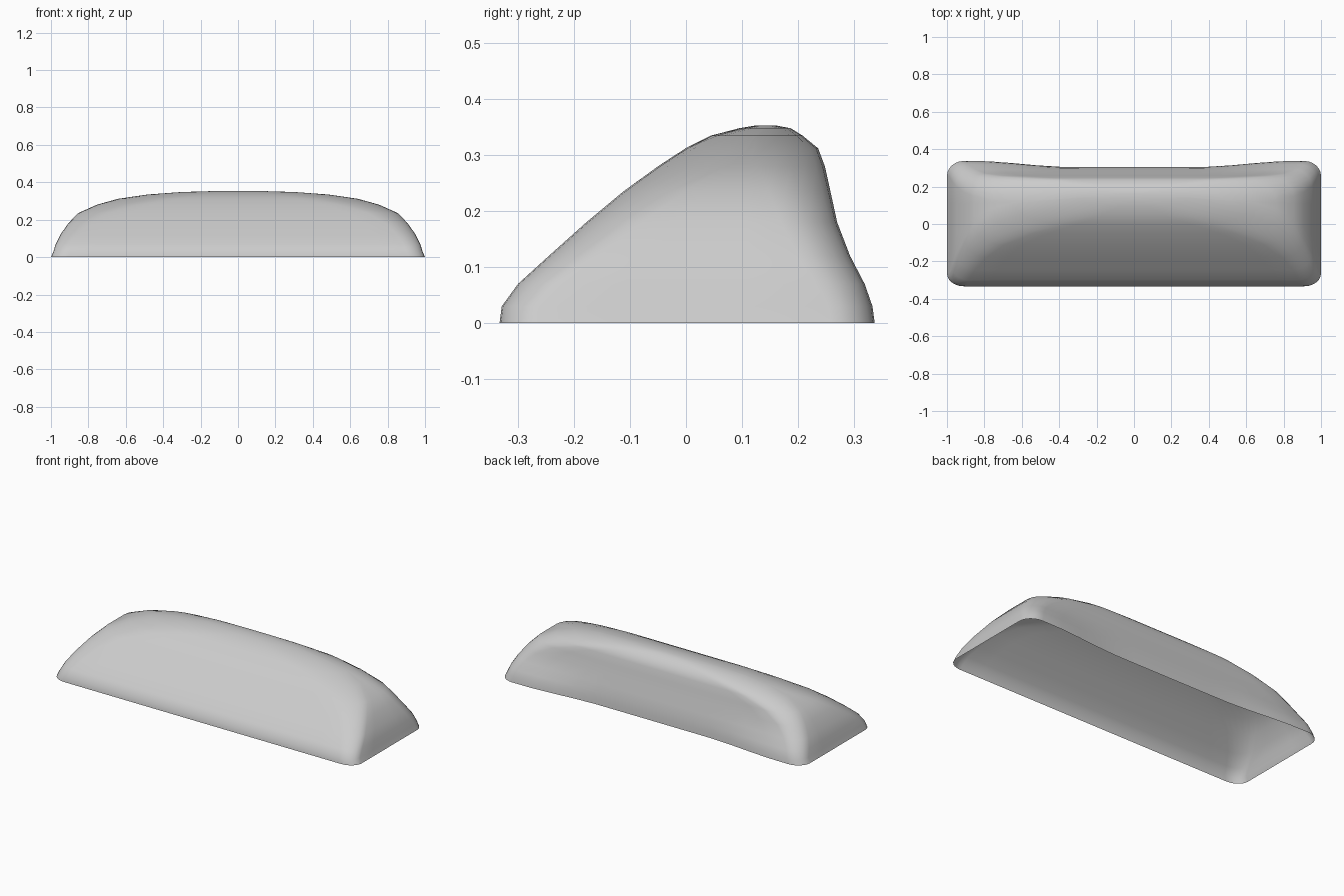
import bpy, math

if "Cube" in bpy.data.objects:
    bpy.data.objects.remove(bpy.data.objects["Cube"])

# Contour rows by height: z, half length, front y, back y, back corner flare, corner rx, corner ry
rows = [
    (0.000, 1.000, -0.333, 0.305, 0.032, 0.09, 0.07),
    (0.030, 0.987, -0.329, 0.303, 0.030, 0.09, 0.07),
    (0.070, 0.975, -0.300, 0.298, 0.021, 0.09, 0.08),
    (0.120, 0.950, -0.245, 0.287, 0.006, 0.10, 0.09),
    (0.180, 0.908, -0.178, 0.270, 0.000, 0.12, 0.10),
    (0.235, 0.855, -0.112, 0.258, 0.000, 0.16, 0.11),
    (0.280, 0.755, -0.050, 0.248, 0.000, 0.22, 0.12),
    (0.312, 0.640, -0.001, 0.236, 0.000, 0.28, 0.11),
    (0.335, 0.480, 0.045, 0.208, 0.000, 0.28, 0.08),
    (0.348, 0.300, 0.095, 0.187, 0.000, 0.22, 0.046),
    (0.353, 0.130, 0.125, 0.160, 0.000, 0.11, 0.017),
]
ARC, LONG, SHORT = 6, 14, 4


def ring(z, hx, front, back, flare, rx, ry):
    """Rounded rectangle contour whose back edge flares out near the ends."""
    corners = [(hx - rx, front + ry, -90), (hx - rx, back - ry, 0),
               (rx - hx, back - ry, 90), (rx - hx, front + ry, 180)]
    arcs = []
    for cx, cy, start in corners:
        angles = [math.radians(start + 90 * i / ARC) for i in range(ARC + 1)]
        arcs.append([(cx + rx * math.cos(a), cy + ry * math.sin(a)) for a in angles])
    pts = []
    for i, arc in enumerate(arcs):
        pts += arc
        a, b = arc[-1], arcs[(i + 1) % 4][0]
        n = SHORT if i % 2 == 0 else LONG
        pts += [(a[0] + (b[0] - a[0]) * k / n, a[1] + (b[1] - a[1]) * k / n)
                for k in range(1, n)]
    out = []
    for x, y in pts:
        s = min(max((abs(x) - 0.35) / 0.5, 0), 1)
        s = s * s * (3 - 2 * s)
        t = max((y - front) / (back - front), 0)
        out.append((x, y + flare * s * t ** 3, z))
    return out


# Open-bottomed shell lofted through the contours
rings = [ring(*r) for r in rows]
n = len(rings[0])
verts = [p for r in rings for p in r]
faces = [(j * n + i, j * n + (i + 1) % n, (j + 1) * n + (i + 1) % n, (j + 1) * n + i)
         for j in range(len(rings) - 1) for i in range(n)]
faces.append(tuple((len(rings) - 1) * n + i for i in range(n)))

mesh = bpy.data.meshes.new("wedge_shell")
mesh.from_pydata(verts, [], faces)
mesh.polygons.foreach_set("use_smooth", [True] * len(mesh.polygons))
mesh.update()
shell = bpy.data.objects.new("wedge_shell", mesh)
bpy.context.collection.objects.link(shell)
